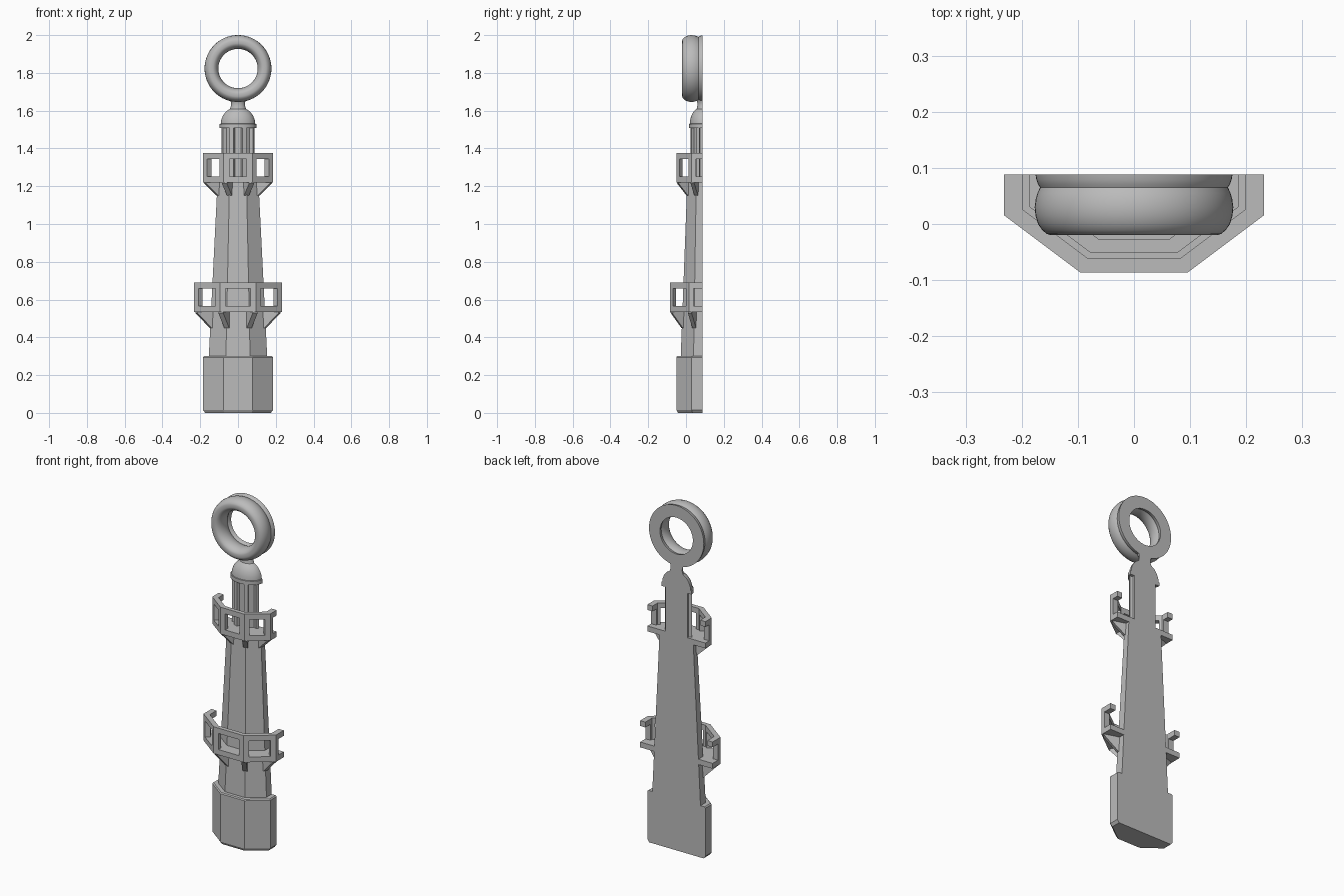
import bpy, bmesh, math

if "Cube" in bpy.data.objects:
    bpy.data.objects.remove(bpy.data.objects["Cube"])

BACK, FLAT = 0.088, 0.75      # flat back plane and depth squash
T = math.tan(math.pi / 8)
grey = bpy.data.materials.new("plain grey")
grey.diffuse_color = (0.5, 0.5, 0.5, 1)
grey.use_nodes = True
grey.node_tree.nodes["Principled BSDF"].inputs["Base Color"].default_value = grey.diffuse_color


def finish(name, bm, smooth=False):
    bmesh.ops.recalc_face_normals(bm, faces=bm.faces)
    me = bpy.data.meshes.new(name)
    bm.to_mesh(me)
    bm.free()
    me.materials.append(grey)
    ob = bpy.data.objects.new(name, me)
    bpy.context.collection.objects.link(ob)
    if smooth:
        bpy.ops.object.select_all(action='DESELECT')
        ob.select_set(True)
        bpy.context.view_layer.objects.active = ob
        bpy.ops.object.shade_smooth_by_angle(angle=math.radians(35))
    return ob


def half_octagon(a):
    h = a * T
    return [(-a, 0), (-a, -h), (-h, -a), (h, -a), (a, -h), (a, 0)]


def half_circle(r, n=28):
    return [(-r * math.cos(math.pi * i / n), -r * math.sin(math.pi * i / n)) for i in range(n + 1)]


def loft(bm, sections):
    """Stack closed outlines given as (points, z), capped at both ends."""
    rings = [[bm.verts.new((x, y * FLAT + BACK, z)) for x, y in pts] for pts, z in sections]
    n = len(rings[0])
    for lo, hi in zip(rings, rings[1:]):
        for i in range(n):
            j = (i + 1) % n
            bm.faces.new((lo[i], lo[j], hi[j], hi[i]))
    bm.faces.new(rings[0][::-1])
    bm.faces.new(rings[-1])


def stack(name, outline, profile, smooth=False):
    bm = bmesh.new()
    loft(bm, [(outline(a), z) for a, z in profile])
    return finish(name, bm, smooth)


def toward(p, q, d):
    l = math.dist(p, q)
    return (p[0] + (q[0] - p[0]) * d / l, p[1] + (q[1] - p[1]) * d / l)


def gallery(name, a, z0, z1, wall, drop):
    thick, post = 0.033, 0.031
    outer, inner = half_octagon(a), half_octagon(a - thick)
    # floor slab
    stack(name + "_floor", half_octagon, [(a, z0), (a, z0 + 0.031)])
    # top rail
    bm = bmesh.new()
    band = outer + inner[::-1]
    loft(bm, [(band, z1 - 0.031), (band, z1)])
    finish(name + "_rail", bm)
    # corner posts
    bm = bmesh.new()
    for i in range(1, 5):
        o, n = outer[i], inner[i]
        inset = post - thick * T
        pts = [toward(o, outer[i - 1], post), o, toward(o, outer[i + 1], post),
               toward(n, inner[i + 1], inset), n, toward(n, inner[i - 1], inset)]
        loft(bm, [(pts, z0 + 0.03), (pts, z1 - 0.03)])
    finish(name + "_posts", bm)
    # triangular corner brackets
    bm = bmesh.new()
    for k in range(4):
        ang = math.pi + math.radians(22.5 + 45 * k)
        dx, dy = math.cos(ang), math.sin(ang)
        R, r = (a - 0.012) / math.cos(math.pi / 8), wall / math.cos(math.pi / 8)
        tri = [(r - 0.03, z0), (R, z0), (R, z0 - 0.006), (r, z0 - drop), (r - 0.03, z0 - drop)]
        sides = [[bm.verts.new((dx * q - dy * s, (dy * q + dx * s) * FLAT + BACK, z))
                  for q, z in tri] for s in (-0.014, 0.014)]
        bm.faces.new(sides[0])
        bm.faces.new(sides[1][::-1])
        for i in range(5):
            j = (i + 1) % 5
            bm.faces.new((sides[0][i], sides[1][i], sides[1][j], sides[0][j]))
    finish(name + "_brackets", bm)


# plinth and tapering shaft
stack("base", half_octagon, [(0.174, 0), (0.186, 0.016), (0.186, 0.294), (0.18, 0.3)])
stack("tower", half_octagon, [(0.155, 0.29), (0.108, 1.23)])
gallery("lower_gallery", 0.232, 0.535, 0.69, 0.145, 0.085)
gallery("upper_gallery", 0.186, 1.22, 1.375, 0.108, 0.07)

# lantern room with corner columns
stack("lantern", half_octagon, [(0.07, 1.22), (0.07, 1.52)])
bm = bmesh.new()
for k in range(4):
    ang = math.pi + math.radians(22.5 + 45 * k)
    cx, cy = 0.078 * math.cos(ang), 0.078 * math.sin(ang)
    pts = [(cx + 0.016 * math.cos(ang + math.radians(45 + 90 * i)),
            cy + 0.016 * math.sin(ang + math.radians(45 + 90 * i))) for i in range(4)]
    loft(bm, [(pts, 1.25), (pts, 1.515)])
finish("lantern_columns", bm)

# dome cap with a neck up to the ring
stack("dome", half_circle, [(0.097, 1.508), (0.097, 1.53), (0.091, 1.531), (0.089, 1.55),
                            (0.079, 1.575), (0.063, 1.596), (0.042, 1.61), (0.037, 1.628),
                            (0.038, 1.645), (0.046, 1.662)], True)

# hanging ring: grooved tube section turned about the y axis
half = [(-0.02, 0.008), (-0.0175, 0.015), (-0.011, 0.023), (0, 0.0305), (0.015, 0.035),
        (0.03, 0.0365), (0.045, 0.0345), (0.055, 0.0315), (0.065, 0.027),
        (0.071, 0.0305), (0.079, 0.0335), (BACK, 0.035)]
section = half + [(y, -d) for y, d in half[::-1]]
bm = bmesh.new()
N = 64
rings = [[bm.verts.new(((0.1405 + d) * math.cos(2 * math.pi * k / N), y,
                        1.823 + (0.1405 + d) * math.sin(2 * math.pi * k / N)))
          for y, d in section] for k in range(N)]
for k in range(N):
    p, q = rings[k], rings[(k + 1) % N]
    for i in range(len(section)):
        j = (i + 1) % len(section)
        bm.faces.new((p[i], p[j], q[j], q[i]))
finish("ring", bm, True)
